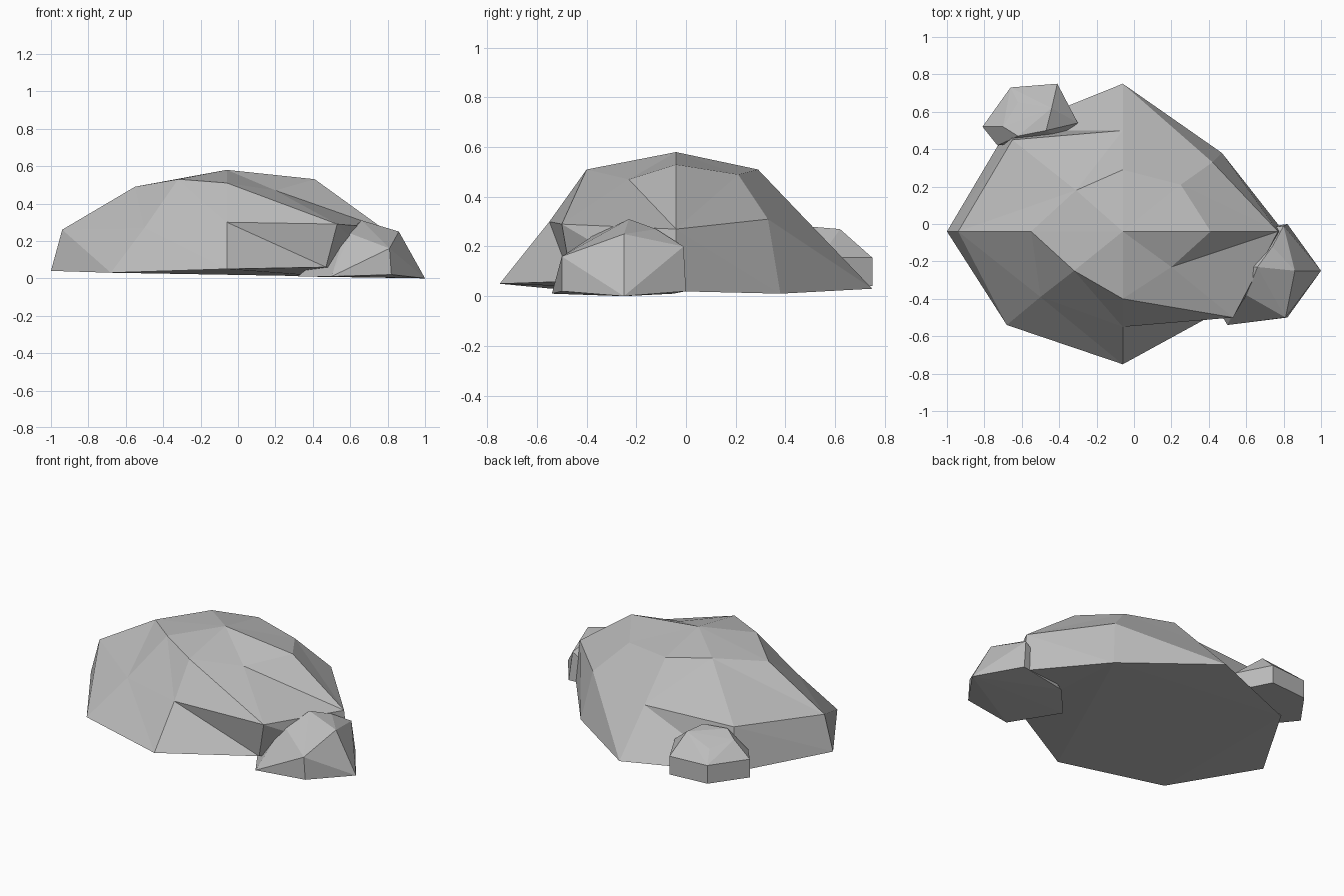
import bpy
import bmesh

default_cube = bpy.data.objects.get("Cube")
if default_cube:
    bpy.data.objects.remove(default_cube, do_unlink=True)

# One plain stone colour
stone = bpy.data.materials.new("stone_grey")
stone.use_nodes = True
stone_colour = (.5, .5, .5, 1)
stone.diffuse_color = stone_colour
shader = next(n for n in stone.node_tree.nodes if n.type == "BSDF_PRINCIPLED")
shader.inputs["Base Color"].default_value = stone_colour
shader.inputs["Roughness"].default_value = .9


def finish(name, bm):
    """Turn the bmesh into a flat-shaded stone object."""
    bmesh.ops.recalc_face_normals(bm, faces=bm.faces[:])
    mesh = bpy.data.meshes.new(name)
    bm.to_mesh(mesh)
    bm.free()
    mesh.materials.append(stone)
    rock = bpy.data.objects.new(name, mesh)
    bpy.context.collection.objects.link(rock)
    return rock


def bridge(bm, upper, lower, flipped=()):
    """Join two rings with triangles; flipped quads use the other diagonal."""
    count = len(upper)
    for i in range(count):
        j = (i + 1) % count
        if i in flipped:
            bm.faces.new((upper[i], upper[j], lower[i]))
            bm.faces.new((upper[j], lower[j], lower[i]))
        else:
            bm.faces.new((upper[i], upper[j], lower[j]))
            bm.faces.new((upper[i], lower[j], lower[i]))


def ringed_rock(name, apex, crown, shoulder, base):
    """Faceted boulder from three rings, an apex fan and a closed underside."""
    bm = bmesh.new()
    tip = bm.verts.new(apex)
    top, middle, bottom = [[bm.verts.new(p) for p in ring]
                           for ring in (crown, shoulder, base)]
    for i, vert in enumerate(top):
        bm.faces.new((tip, vert, top[(i + 1) % len(top)]))
    bridge(bm, top, middle, flipped=(0, 2))
    bridge(bm, middle, bottom)
    underside = bm.faces.new(bottom)
    bmesh.ops.triangulate(bm, faces=[underside])
    return finish(name, bm)


def chipped_rock(name, points):
    """Small angular stone wrapped around its corner points."""
    bm = bmesh.new()
    corners = [bm.verts.new(p) for p in points]
    bmesh.ops.convex_hull(bm, input=corners)
    loose = [v for v in bm.verts if not v.link_faces]
    bmesh.ops.delete(bm, geom=loose, context="VERTS")
    return finish(name, bm)


# Large boulder, rings running counter-clockwise from the +x side
ringed_rock(
    "large_boulder",
    apex=(-.06, -.04, .58),
    crown=[(.41, -.04, .53), (.25, .21, .49), (-.06, .29, .51), (-.31, .18, .53),
           (-.55, -.04, .49), (-.32, -.25, .53), (-.06, -.4, .51), (.2, -.23, .47)],
    shoulder=[(.77, -.04, .27), (.42, .33, .31), (-.06, .5, .29), (-.65, .45, .29),
              (-.94, -.04, .26), (-.5, -.39, .27), (-.06, -.55, .3), (.53, -.5, .29)],
    base=[(.8, -.04, .02), (.47, .38, .01), (-.06, .75, .03), (-.68, .5, .03),
          (-1, -.04, .04), (-.68, -.54, .03), (-.06, -.75, .05), (.47, -.46, .06)],
)

# Small stone leaning on the front corner
chipped_rock("front_stone", [
    (1, -.25, 0), (.82, 0, .02), (.5, -.05, .01), (.32, -.25, .01),
    (.5, -.54, .01), (.82, -.5, .02),
    (.91, -.25, .14), (.8, -.01, .2), (.81, -.5, .16), (.55, -.42, .17),
    (.86, -.25, .25), (.74, -.12, .27), (.66, -.23, .31), (.6, -.38, .24),
])

# Small stone at the back corner: upright sides with a chipped crown
outline = [(-.66, .73), (-.41, .75), (-.3, .54), (-.4, .46), (-.73, .42), (-.81, .52)]
crown = [(-.62, .65, .22), (-.44, .62, .27), (-.47, .5, .28),
         (-.62, .47, .28), (-.7, .52, .25)]
sides = [(x, y, z) for x, y in outline for z in (.04, .155)]
chipped_rock("back_stone", sides + crown)
